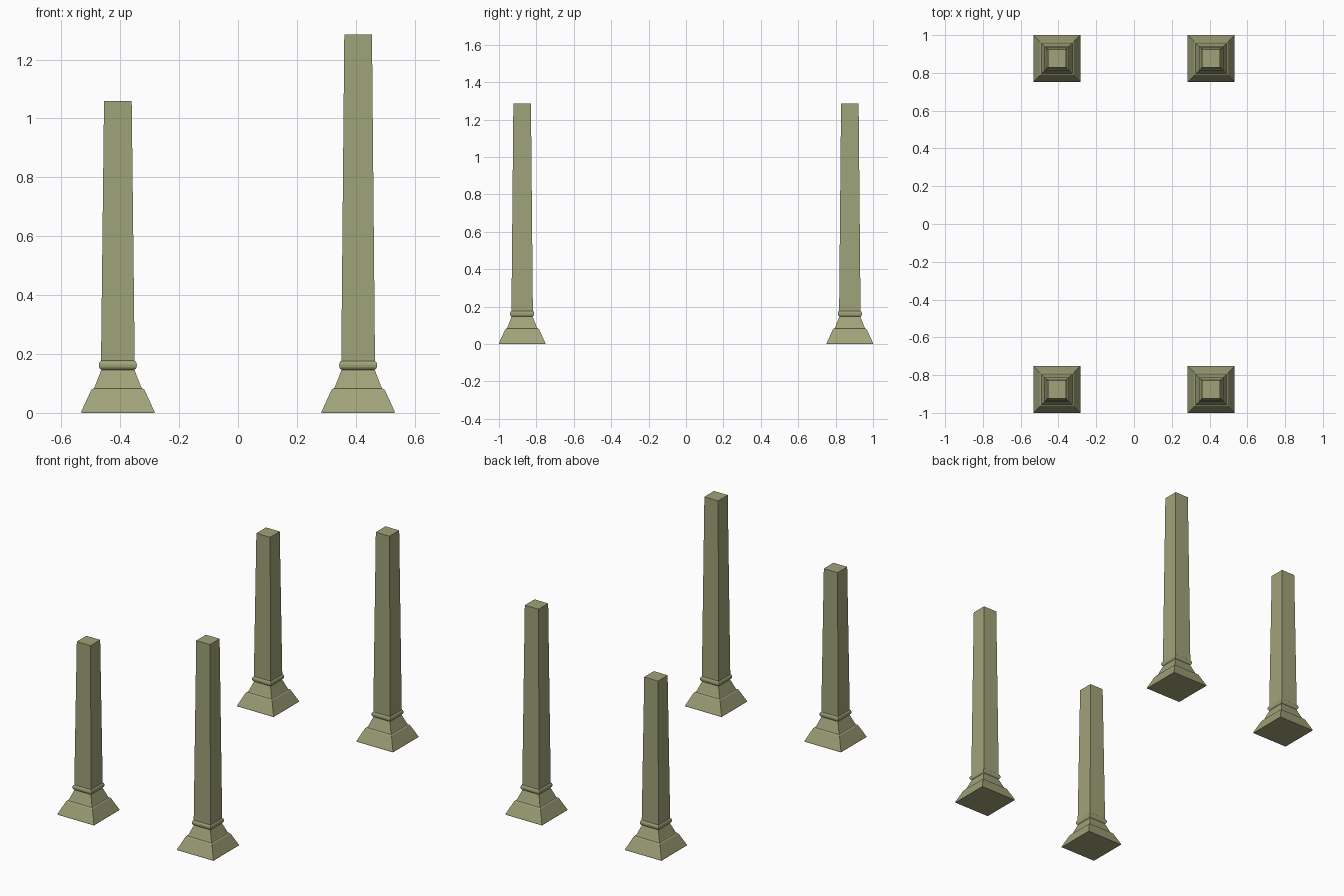
import bpy, bmesh, math

cube = bpy.data.objects.get("Cube")
if cube:
    bpy.data.objects.remove(cube, do_unlink=True)

stone = bpy.data.materials.new("olive_stone")
stone.use_nodes = True
colour = (0.35, 0.365, 0.19, 1)
stone.diffuse_color = colour
stone.node_tree.nodes["Principled BSDF"].inputs["Base Color"].default_value = colour


def square_loft(name, profile, x, y):
    """Stack square rings given as (half width, height) and cap both ends."""
    bm = bmesh.new()
    rings = [[bm.verts.new((sx * w, sy * w, z))
              for sx, sy in ((-1, -1), (1, -1), (1, 1), (-1, 1))]
             for w, z in profile]
    for low, high in zip(rings, rings[1:]):
        for i in range(4):
            j = (i + 1) % 4
            bm.faces.new((low[i], low[j], high[j], high[i]))
    bm.faces.new(rings[0][::-1])
    bm.faces.new(rings[-1])
    mesh = bpy.data.meshes.new(name)
    bm.to_mesh(mesh)
    bm.free()
    mesh.materials.append(stone)
    obj = bpy.data.objects.new(name, mesh)
    obj.location = (x, y, 0)
    bpy.context.collection.objects.link(obj)
    return obj


# Flared foot with a stepped shoulder
foot = [(0.124, 0), (0.124, 0.005), (0.091, 0.077), (0.088, 0.081),
        (0.082, 0.083), (0.079, 0.088), (0.056, 0.147)]

# Rounded collar
collar = [(0.055, 0.146)]
for i in range(7):
    a = math.radians(-75 + 25 * i)
    collar.append((0.055 + 0.0095 * math.cos(a), 0.162 + 0.0155 * math.sin(a)))
collar.append((0.055, 0.178))

# Four columns: the pair on the left is taller
for side, x, height in (("right", -0.408, 1.06), ("left", 0.408, 1.285)):
    for end, y in (("front", -0.876), ("back", 0.876)):
        tag = f"{end}_{side}"
        square_loft(f"{tag}_foot", foot, x, y)
        square_loft(f"{tag}_collar", collar, x, y)
        square_loft(f"{tag}_shaft", [(0.0575, 0.15), (0.047, height)], x, y)
